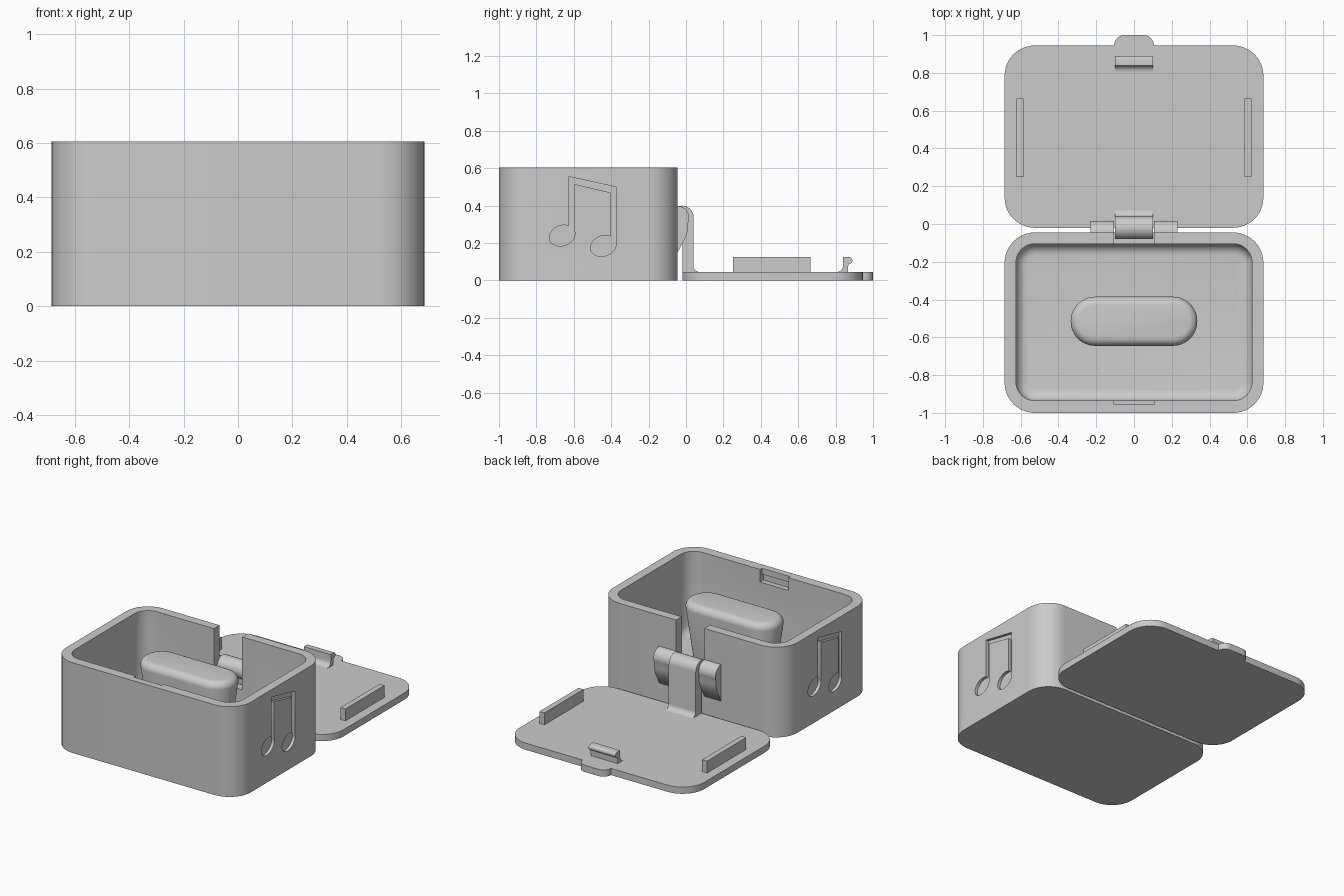
import bpy, bmesh, math

if "Cube" in bpy.data.objects:
    bpy.data.objects.remove(bpy.data.objects["Cube"], do_unlink=True)

GREY = (0.6, 0.6, 0.6, 1)
grey = bpy.data.materials.new("plain grey")
grey.use_nodes = True
grey.diffuse_color = GREY
grey.node_tree.nodes["Principled BSDF"].inputs["Base Color"].default_value = GREY


def arc(cx, cy, r, start, end, n=12):
    """Points along an arc, angles in degrees."""
    angles = [math.radians(start + (end - start) * i / n) for i in range(n + 1)]
    return [(cx + r * math.cos(a), cy + r * math.sin(a)) for a in angles]


def rounded(x0, x1, y0, y1, r):
    return (arc(x1 - r, y0 + r, r, -90, 0) + arc(x1 - r, y1 - r, r, 0, 90)
            + arc(x0 + r, y1 - r, r, 90, 180) + arc(x0 + r, y0 + r, r, 180, 270))


def prism(name, pts, lo, hi, axis="z", bevel=None, radius=0.0):
    """Extrude a profile along z, or a (y, z) profile along x."""
    bm = bmesh.new()
    if axis == "z":
        place = lambda p, t: (p[0], p[1], t)
    else:
        place = lambda p, t: (t, p[0], p[1])
    rings = [[bm.verts.new(place(p, t)) for p in pts] for t in (lo, hi)]
    caps = [bm.faces.new(ring) for ring in rings]
    for i in range(len(pts)):
        j = (i + 1) % len(pts)
        bm.faces.new((rings[0][i], rings[0][j], rings[1][j], rings[1][i]))
    bmesh.ops.remove_doubles(bm, verts=bm.verts, dist=0.0005)
    bmesh.ops.recalc_face_normals(bm, faces=bm.faces)
    if bevel is not None:
        bmesh.ops.bevel(bm, geom=list(caps[bevel].edges), offset=radius,
                        segments=6, profile=0.5, affect="EDGES")
    mesh = bpy.data.meshes.new(name)
    bm.to_mesh(mesh)
    bm.free()
    mesh.materials.append(grey)
    ob = bpy.data.objects.new(name, mesh)
    bpy.context.collection.objects.link(ob)
    return ob


def block(name, x0, x1, y0, y1, z0, z1):
    return prism(name, [(x0, y0), (x1, y0), (x1, y1), (x0, y1)], z0, z1)


def select(ob):
    bpy.ops.object.select_all(action="DESELECT")
    ob.select_set(True)
    bpy.context.view_layer.objects.active = ob


def cut(target, cutter):
    mod = target.modifiers.new("cut", "BOOLEAN")
    mod.operation, mod.solver, mod.object = "DIFFERENCE", "EXACT", cutter
    select(target)
    bpy.ops.object.modifier_apply(modifier=mod.name)
    bpy.data.objects.remove(cutter, do_unlink=True)


parts = []

# Box body with a hollow that is rounded at the floor
MID = -0.5225
box = prism("box_body", rounded(-0.685, 0.685, -1, -0.045, 0.16), 0, 0.605)
cut(box, prism("hollow", rounded(-0.625, 0.625, -0.935, -0.105, 0.1), 0.05, 0.7,
               bevel=0, radius=0.06))
# Hinge opening in the back wall and catch groove in the front wall
cut(box, block("hinge_gap", -0.105, 0.105, -0.2, 0.1, 0.25, 0.7))
cut(box, block("catch_entry", -0.105, 0.105, -0.955, -0.9, 0.56, 0.7))
cut(box, block("catch_groove", -0.105, 0.105, -0.97, -0.9, 0.52, 0.565))
parts.append(box)

# Engraved pair of notes on both side walls, the far one turned half round
frame = [(-0.625, 0.24), (-0.625, 0.555), (-0.375, 0.5), (-0.375, 0.185),
         (-0.405, 0.185), (-0.405, 0.47), (-0.595, 0.515), (-0.595, 0.24)]


def note_head(cy, cz):
    """A slightly tilted oval."""
    c, s = math.cos(0.35), math.sin(0.35)
    oval = [(a, b * 0.77) for a, b in arc(0, 0, 0.07, 0, 350, 35)]
    return [(cy + a * c - b * s, cz + a * s + b * c) for a, b in oval]


for side in (1, -1):
    for shape in (frame, note_head(-0.662, 0.24), note_head(-0.442, 0.185)):
        pts = [(MID + side * (y - MID), z) for y, z in shape]
        cut(box, prism("note_cutter", pts, side * 0.665, side * 0.75, "x"))

# Pill shaped rest, narrowing towards the floor
rest = prism("inner_rest", rounded(-0.335, 0.335, -0.645, -0.385, 0.129), 0.03, 0.54,
             bevel=1, radius=0.045)
for v in rest.data.vertices:
    shrink = 1 - max(0, 0.495 - v.co.z) * 1.08
    core_x = max(-0.206, min(0.206, v.co.x))
    core_y = -0.515
    v.co.x = core_x + (v.co.x - core_x) * shrink
    v.co.y = core_y + (v.co.y - core_y) * shrink
parts.append(rest)

# Hinge knuckles on the back wall
knuckle = ([(-0.06, 0.14), (-0.045, 0.15), (0.0, 0.235), (0.012, 0.275)]
           + arc(-0.045, 0.335, 0.062, -25, 90) + [(-0.06, 0.397)])
for side, label in ((1, "left"), (-1, "right")):
    parts.append(prism(label + "_knuckle", knuckle, side * 0.105, side * 0.23, "x"))

# Lid lying open, with a finger tab
parts.append(prism("lid", rounded(-0.685, 0.685, -0.02, 0.945, 0.16), 0, 0.045))
tab = ([(-0.105, 0.9), (0.105, 0.9)] + arc(0.05, 0.945, 0.055, 0, 90)
       + arc(-0.05, 0.945, 0.055, 90, 180))
parts.append(prism("finger_tab", tab, 0, 0.045))

# Hinge arm with its barrel
arm = ([(-0.02, 0)] + arc(-0.02, 0.34, 0.06, 270, 0, 24)
       + arc(0.075, 0.08, 0.035, 180, 270, 8) + [(0.075, 0)])
parts.append(prism("hinge_arm", arm, -0.1, 0.1, "x"))

# Catch hook at the lid edge
hook = (arc(0.805, 0.08, 0.035, 270, 360, 8) + [(0.84, 0.125), (0.872, 0.125)]
        + arc(0.872, 0.107, 0.018, 90, -90, 8) + [(0.868, 0.089), (0.865, 0.03), (0.805, 0.03)])
parts.append(prism("catch_hook", hook, -0.1, 0.1, "x"))

# Locating ribs at both sides of the lid
for side, label in ((1, "left"), (-1, "right")):
    xs = sorted((side * 0.585, side * 0.622))
    parts.append(block(label + "_rib", xs[0], xs[1], 0.25, 0.665, 0.03, 0.125))

for ob in parts:
    select(ob)
    bpy.ops.object.shade_smooth_by_angle(angle=math.radians(30))
